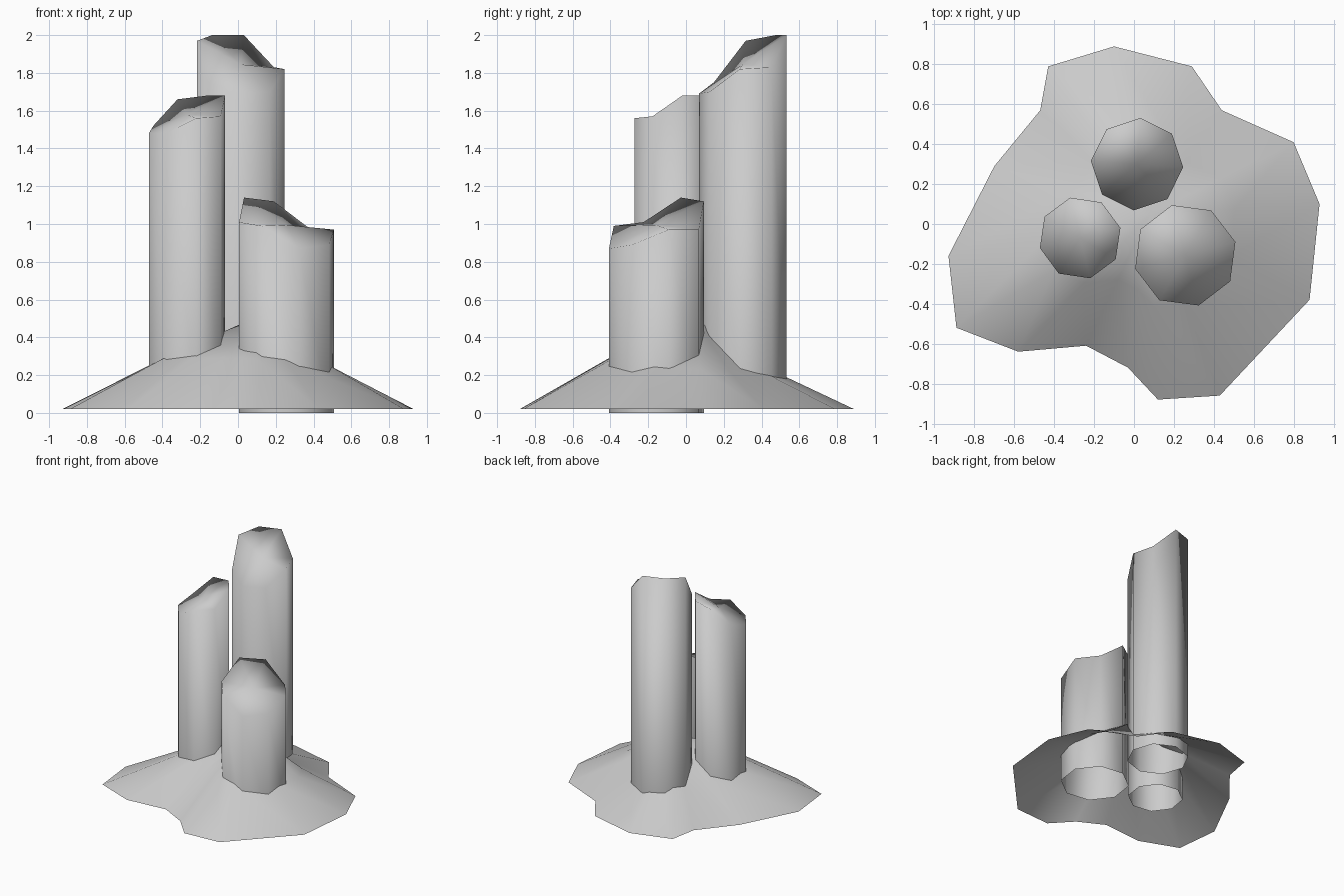
import bpy
import bmesh
from math import atan2, cos, radians, sin
from mathutils import Vector

if "Cube" in bpy.data.objects:
    bpy.data.objects.remove(bpy.data.objects["Cube"], do_unlink=True)

# One plain stone colour for everything
stone = bpy.data.materials.new("stone_grey")
stone.use_nodes = True
stone.diffuse_color = (0.6, 0.6, 0.6, 1)
shader = stone.node_tree.nodes["Principled BSDF"]
shader.inputs["Base Color"].default_value = stone.diffuse_color
shader.inputs["Roughness"].default_value = 0.9


def skin(name, rings, tip):
    """Join clockwise rings from the bottom up and close the last with a fan."""
    bm = bmesh.new()
    loops = [[bm.verts.new(point) for point in ring] for ring in rings]
    centre = bm.verts.new(tip)
    count = len(loops[0])
    for i in range(count):
        j = (i + 1) % count
        for low, high in zip(loops, loops[1:]):
            bm.faces.new((low[i], high[i], high[j], low[j]))
        bm.faces.new((centre, loops[-1][j], loops[-1][i]))
    for face in bm.faces:
        face.smooth = True
    mesh = bpy.data.meshes.new(name)
    bm.to_mesh(mesh)
    bm.free()
    mesh.materials.append(stone)
    obj = bpy.data.objects.new(name, mesh)
    bpy.context.collection.objects.link(obj)
    return obj


def column(name, x, y, radius, start, base, heights):
    """Eight-sided column, open below, with a broken slanted top."""
    bottom, top = [], []
    for i, height in enumerate(heights):
        angle = radians(start - i * 360 / len(heights))
        px, py = x + radius * cos(angle), y + radius * sin(angle)
        bottom.append((px, py, base))
        top.append((px, py, height))
    middle = sum(heights) / len(heights)
    return skin(name, [bottom, top], (x, y, middle))


# Three standing columns, heights listed clockwise from the back
column("tall_back_column", 0.015, 0.3, 0.232, 86, 0.1,
       [2, 1.83, 1.82, 1.7, 1.69, 1.75, 1.97, 2])
column("middle_right_column", -0.27, -0.07, 0.208, 104, 0.03,
       [1.66, 1.68, 1.68, 1.57, 1.56, 1.48, 1.48, 1.52])
column("short_left_column", 0.257, -0.157, 0.26, 105, 0,
       [1.12, 0.97, 0.97, 0.89, 0.87, 0.99, 1.01, 1.14])

# Uneven mound: a thin open skirt rising to a point between the columns
outline = [(-0.1, 0.89), (0.29, 0.79), (0.44, 0.57), (0.8, 0.41),
           (0.93, 0.1), (0.88, -0.38), (0.43, -0.86), (0.12, -0.88),
           (-0.03, -0.72), (-0.24, -0.61), (-0.58, -0.64), (-0.89, -0.52),
           (-0.93, -0.16), (-0.7, 0.29), (-0.47, 0.57), (-0.43, 0.79)]
peak = Vector((0.08, 0.05, 0.5))
rim = [Vector((x, y, 0.02)) for x, y in outline]
shoulder = []
for point in rim:
    mid = point.lerp(peak, 0.5)
    bearing = atan2(point.y - peak.y, point.x - peak.x)
    # The slope bulges toward the front and hollows toward the back
    mid.z = 0.25 + 0.04 * cos(bearing + radians(115))
    shoulder.append(mid)
skin("ground_mound", [rim, shoulder], peak)
